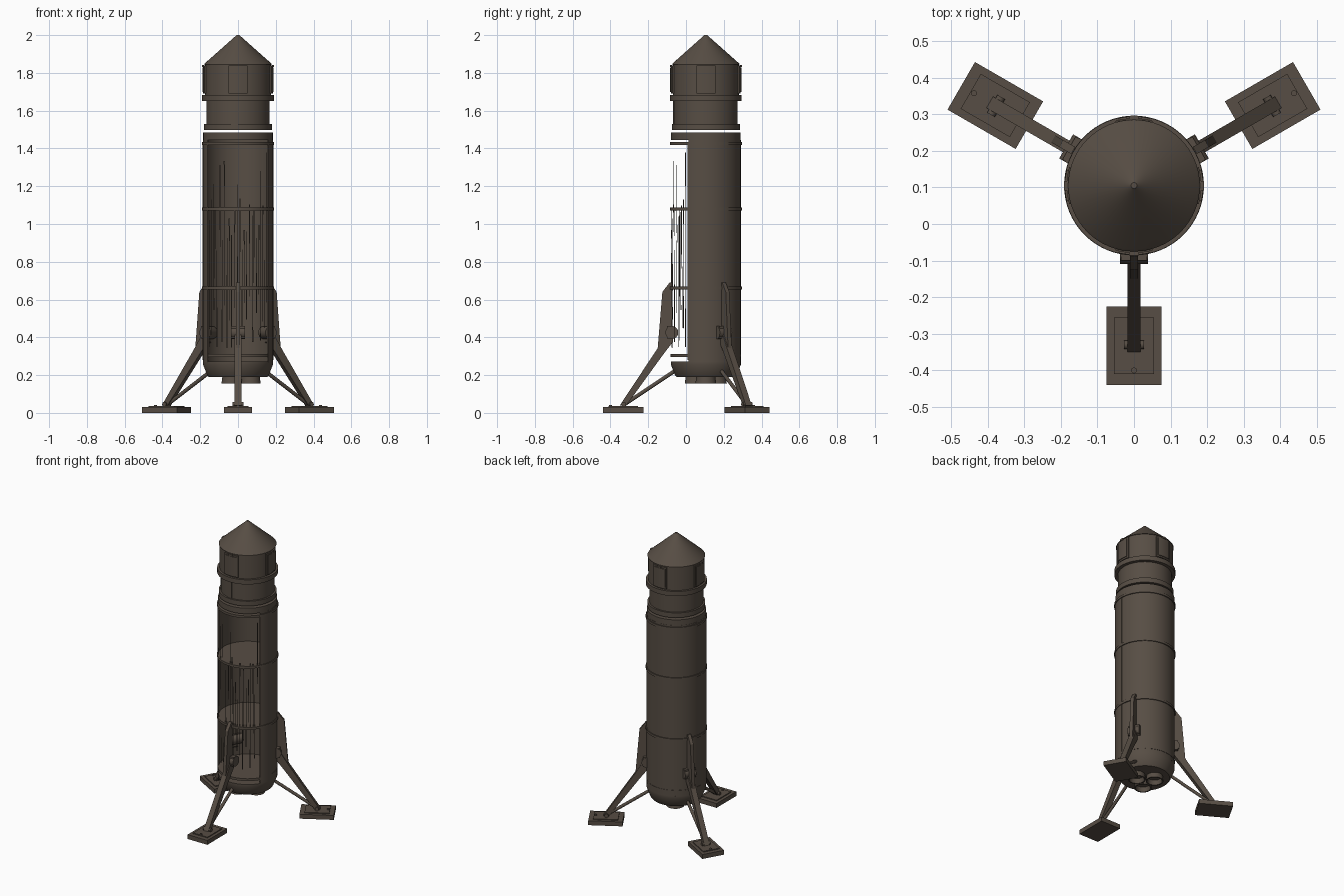
import bpy, bmesh, random
from math import sin, cos, pi, radians, sqrt
from mathutils import Vector, Matrix

if "Cube" in bpy.data.objects:
    bpy.data.objects.remove(bpy.data.objects["Cube"])

CY = 0.105  # the rocket axis sits behind the origin
random.seed(4)
paint = bpy.data.materials.new("dark_bronze")
paint.diffuse_color = (0.095, 0.075, 0.058, 1)
paint.use_nodes = True
paint.node_tree.nodes["Principled BSDF"].inputs["Base Color"].default_value = paint.diffuse_color


def finish(name, bm, angle=30):
    bmesh.ops.remove_doubles(bm, verts=bm.verts, dist=1e-5)
    bmesh.ops.recalc_face_normals(bm, faces=bm.faces)
    me = bpy.data.meshes.new(name)
    bm.to_mesh(me)
    bm.free()
    me.materials.append(paint)
    ob = bpy.data.objects.new(name, me)
    bpy.context.collection.objects.link(ob)
    bpy.ops.object.select_all(action='DESELECT')
    ob.select_set(True)
    bpy.context.view_layer.objects.active = ob
    bpy.ops.object.shade_smooth_by_angle(angle=radians(angle))
    return ob


def lathe(name, pts, a0=0, a1=360, steps=64, center=(0, CY)):
    """Sweep an (r, z) profile; partial sweeps are closed solids."""
    bm = bmesh.new()
    full = a1 - a0 >= 360
    rows = []
    for i in range(steps + 1):
        a = radians(a0 + (a1 - a0) * i / steps)
        rows.append([bm.verts.new((center[0] + r * cos(a), center[1] + r * sin(a), z))
                     for r, z in pts])
    n = len(pts)
    for i in range(steps):
        for j in range(n - 1 if full else n):
            k = (j + 1) % n
            bm.faces.new((rows[i][j], rows[i + 1][j], rows[i + 1][k], rows[i][k]))
    if not full:
        bm.faces.new(rows[0])
        bm.faces.new(rows[-1])
    bmesh.ops.dissolve_degenerate(bm, edges=bm.edges, dist=1e-6)
    return finish(name, bm)


def disc(name, r, z0, z1):
    return lathe(name, [(0, z0), (r, z0), (r, z1), (0, z1)])


def patch(name, ang, half, r0, r1, z0, z1, steps=8):
    return lathe(name, [(r0, z0), (r1, z0), (r1, z1), (r0, z1)], ang - half, ang + half, steps)


# Nose cone, capsule and neck
lathe("nose_cone", [(0, 1.845), (0.18, 1.845), (0.174, 1.852), (0.014, 1.994), (0.008, 2.0), (0, 2.0)])
disc("capsule", 0.175, 1.67, 1.846)
disc("capsule_ring", 0.19, 1.65, 1.682)
disc("neck", 0.168, 1.52, 1.655)
disc("neck_ring", 0.18, 1.497, 1.53)
patch("neck_rib", -96, 6, 0.16, 0.173, 1.53, 1.65)
for i in range(4):
    a = 90 * i
    patch("hatch_frame", a, 16, 0.17, 0.184, 1.69, 1.838)
    patch("hatch_door", a, 13, 0.18, 0.189, 1.70, 1.828)
    patch("hatch_handle", a, 4, 0.18, 0.191, 1.83, 1.842)

# Tank: shell open at the front, with solid bands
disc("collar", 0.184, 1.445, 1.484)
lathe("tank_shell", [(0.18, 0.27), (0.185, 0.27), (0.185, 1.446), (0.18, 1.446)], -30, 210, 48)
for a in (-16, 196):
    patch("shell_edge_panel", a, 15, 0.18, 0.187, 0.28, 1.425)
for z in (0.305, 0.66, 1.08, 1.427):
    disc("tank_band", 0.191 if z > 0.4 else 0.187, z - 0.008, z + 0.008)
lathe("engine_skirt", [(0, 0.19), (0.155, 0.19), (0.163, 0.2), (0.185, 0.255), (0.185, 0.272), (0, 0.272)])

# Thin slivers across the open front
bm = bmesh.new()
for i in range(26):
    a = radians(-90 - 56 + 112 * (i + random.random() * 0.6) / 26)
    lo, hi = random.uniform(0.32, 0.6), random.uniform(0.95, 1.4)
    if i % 2:
        lo, hi = hi, lo
    p = lambda t, z: bm.verts.new((0.184 * cos(t), CY + 0.184 * sin(t), z))
    bm.faces.new((p(a, lo), p(a + 0.035, lo), p(a + 0.015, hi)))
finish("front_slivers", bm)

# Three open nozzles
for i in range(3):
    a = radians(120 * i)
    lathe("nozzle", [(0, 0.185), (0.04, 0.185), (0.047, 0.155), (0.055, 0.155), (0.05, 0.195), (0, 0.195)],
          steps=32, center=(0.065 * cos(a), CY + 0.065 * sin(a)))


# Leg parts are built along +x from the axis, then turned into place
def place(ob, ang):
    ob.data.transform(Matrix.Translation((0, CY, 0)) @ Matrix.Rotation(radians(ang), 4, 'Z'))


def plate(name, prof, half, ang):
    bm = bmesh.new()
    f = bm.faces.new([bm.verts.new((d, -half, z)) for d, z in prof])
    ext = bmesh.ops.extrude_face_region(bm, geom=[f])
    bmesh.ops.translate(bm, vec=(0, 2 * half, 0),
                        verts=[v for v in ext["geom"] if isinstance(v, bmesh.types.BMVert)])
    place(finish(name, bm), ang)


def rod(name, p, q, r, ang, seg=20):
    p, q = Vector(p), Vector(q)
    bm = bmesh.new()
    m = Matrix.Translation((p + q) / 2) @ (q - p).to_track_quat('Z', 'Y').to_matrix().to_4x4()
    bmesh.ops.create_cone(bm, cap_ends=True, segments=seg, radius1=r, radius2=r,
                          depth=(q - p).length, matrix=m)
    place(finish(name, bm), ang)


def box(name, d0, d1, half, z0, z1, ang):
    plate(name, [(d0, z0), (d1, z0), (d1, z1), (d0, z1)], half, ang)


for ang in (-90, 30, 150):
    box("foot_pad", 0.33, 0.545, 0.075, 0, 0.03, ang)
    box("foot_plate", 0.36, 0.515, 0.055, 0.028, 0.036, ang)
    rod("foot_bolt", (0.505, 0, 0.03), (0.505, 0, 0.042), 0.008, ang)
    plate("leg_fin", [(0.178, 0.69), (0.192, 0.69), (0.23, 0.64), (0.255, 0.34), (0.235, 0.34), (0.178, 0.42)],
          0.011, ang)
    plate("main_strut", [(0.175, 0.435), (0.198, 0.435), (0.26, 0.335), (0.455, 0.04), (0.425, 0.034),
                         (0.225, 0.31), (0.175, 0.375)], 0.018, ang)
    rod("hip_drum", (0.18, -0.038, 0.425), (0.18, 0.038, 0.425), 0.034, ang, 32)
    box("hip_bracket", 0.17, 0.205, 0.036, 0.395, 0.46, ang)
    rod("lower_brace", (0.16, 0, 0.225), (0.43, 0, 0.045), 0.01, ang)
    rod("ankle_pin", (0.435, -0.028, 0.046), (0.435, 0.028, 0.046), 0.012, ang)
